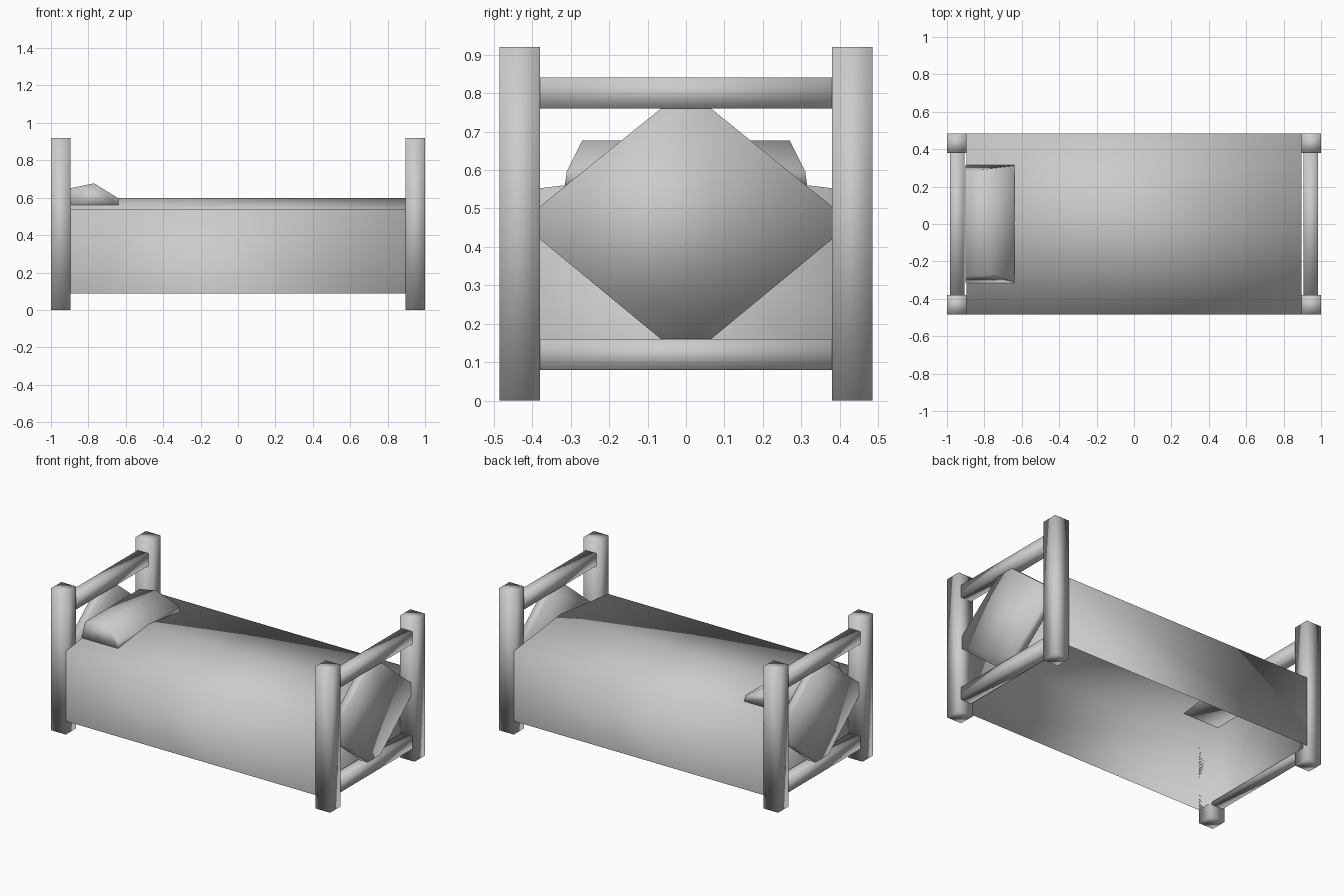
import bpy
import bmesh

default = bpy.data.objects.get("Cube")
if default:
    bpy.data.objects.remove(default, do_unlink=True)

grey = bpy.data.materials.new("plain grey")
grey.use_nodes = True
colour = (0.6, 0.6, 0.6, 1)
grey.diffuse_color = colour
grey.node_tree.nodes["Principled BSDF"].inputs["Base Color"].default_value = colour


def finish(name, bm):
    """Turn a bmesh into a smooth shaded object."""
    bmesh.ops.recalc_face_normals(bm, faces=bm.faces)
    for face in bm.faces:
        face.smooth = True
    mesh = bpy.data.meshes.new(name)
    bm.to_mesh(mesh)
    bm.free()
    mesh.materials.append(grey)
    obj = bpy.data.objects.new(name, mesh)
    bpy.context.collection.objects.link(obj)
    return obj


def loft(name, ring_a, ring_b, open_side=None):
    """Join two matching rings; one side may be left open."""
    bm = bmesh.new()
    a = [bm.verts.new(p) for p in ring_a]
    b = [bm.verts.new(p) for p in ring_b]
    bm.faces.new(a)
    bm.faces.new(b)
    for i in range(len(a)):
        j = (i + 1) % len(a)
        if i != open_side:
            bm.faces.new((a[i], a[j], b[j], b[i]))
    return finish(name, bm)


def extrude_x(name, profile, x0, x1, open_side=None):
    """Extrude a (y, z) profile along x."""
    return loft(name, [(x0, y, z) for y, z in profile],
                [(x1, y, z) for y, z in profile], open_side)


def box(name, x0, x1, y, z0, z1):
    """Box centred on x-z profile, spanning the y pair."""
    return extrude_x(name, [(y[0], z0), (y[1], z0), (y[1], z1), (y[0], z1)], x0, x1)


# Posts, rails and end panels at the head (-x) and foot (+x)
panel = [(-0.065, 0.16), (0.065, 0.16), (0.432, 0.463),
         (0.065, 0.76), (-0.065, 0.76), (-0.432, 0.463)]
for end, s in (("head", -1), ("foot", 1)):
    for side, t in (("right", -1), ("left", 1)):
        box(f"{end}_{side}_post", s * 0.895, s, (t * 0.38, t * 0.485), 0, 0.92)
    for level, z in (("lower", 0.08), ("upper", 0.76)):
        box(f"{end}_{level}_rail", s * 0.907, s * 0.985, (-0.39, 0.39), z, z + 0.08)
    extrude_x(f"{end}_panel", panel, s * 0.92, s * 0.975)

# Draped mattress with a low ridge and an open underside
extrude_x("mattress", [(-0.485, 0.087), (0.485, 0.087), (0.485, 0.54),
                       (0, 0.598), (-0.485, 0.54)], -0.895, 0.895, open_side=0)

# Wedge pillow, narrower along its top
outline = [(-0.9, 0.56, 0.315), (-0.64, 0.56, 0.315), (-0.64, 0.597, 0.31),
           (-0.77, 0.677, 0.27), (-0.9, 0.65, 0.28)]
loft("pillow", [(x, -w, z) for x, z, w in outline], [(x, w, z) for x, z, w in outline])
